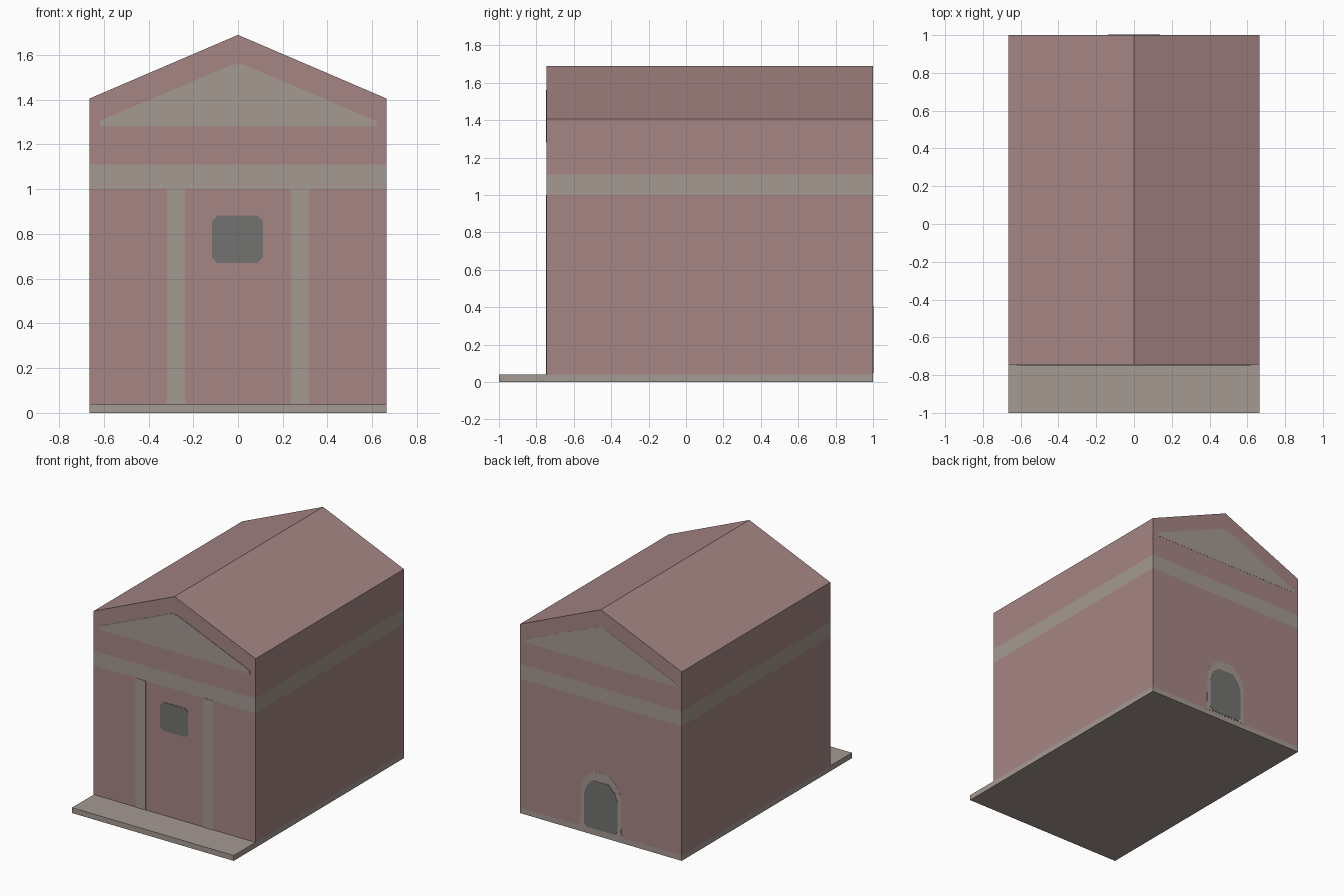
import bpy, bmesh

if "Cube" in bpy.data.objects:
    bpy.data.objects.remove(bpy.data.objects["Cube"])

W, FRONT, BACK = 0.665, -0.745, 1.0      # half width, front and back wall y
BASE, EAVE, RIDGE = 0.04, 1.405, 1.69    # key heights
BAND = (1.0, 1.11)                       # painted stone band


def material(name, rgb):
    m = bpy.data.materials.new(name)
    m.diffuse_color = (*rgb, 1.0)
    m.use_nodes = True
    m.node_tree.nodes["Principled BSDF"].inputs["Base Color"].default_value = m.diffuse_color
    return m


plaster = material("rose plaster", (0.375, 0.236, 0.232))
stone = material("warm grey stone", (0.375, 0.32, 0.288))
dark = material("dark opening", (0.17, 0.17, 0.166))


def prism(name, outline, y0, y1, *mats, cuts=(), rule=None):
    """Extrude an (x, z) outline from y0 to y1, with optional level cuts."""
    bm = bmesh.new()
    face = bm.faces.new([bm.verts.new((x, y0, z)) for x, z in outline])
    ext = bmesh.ops.extrude_face_region(bm, geom=[face], use_keep_orig=True)
    bmesh.ops.translate(bm, vec=(0, y1 - y0, 0),
                        verts=[g for g in ext["geom"] if isinstance(g, bmesh.types.BMVert)])
    for z in cuts:
        bmesh.ops.bisect_plane(bm, geom=bm.verts[:] + bm.edges[:] + bm.faces[:],
                               plane_co=(0, 0, z), plane_no=(0, 0, 1))
    bmesh.ops.recalc_face_normals(bm, faces=bm.faces[:])
    if rule:
        for f in bm.faces:
            f.material_index = rule(f.calc_center_median().z)
    me = bpy.data.meshes.new(name)
    bm.to_mesh(me)
    bm.free()
    for m in mats:
        me.materials.append(m)
    ob = bpy.data.objects.new(name, me)
    bpy.context.collection.objects.link(ob)
    return ob


def rect(x0, x1, z0, z1, c=0.0):
    """Rectangle outline, with clipped corners when c > 0."""
    if not c:
        return [(x0, z0), (x1, z0), (x1, z1), (x0, z1)]
    return [(x0 + c, z0), (x1 - c, z0), (x1, z0 + c), (x1, z1 - c),
            (x1 - c, z1), (x0 + c, z1), (x0, z1 - c), (x0, z0 + c)]


def mirrored(half):
    """Close a right-hand half outline by mirroring it in x."""
    return half + [(-x, z) for x, z in reversed(half) if x > 0]


# Base slab with front step
prism("base_slab", rect(-W, W, 0, BASE), -1.0, BACK, stone)

# Gabled body, with the band coloured by height
prism("house_body", mirrored([(W, BASE), (W, EAVE), (0, RIDGE)]), FRONT, BACK,
      plaster, stone, cuts=BAND, rule=lambda z: int(BAND[0] < z < BAND[1]))

# Pediment panels on both gables
pediment = mirrored([(0.62, 1.28), (0.62, 1.305), (0.03, 1.555), (0, 1.56)])
prism("front_pediment", pediment, FRONT, FRONT - 0.003, stone)
prism("back_pediment", pediment, BACK - 0.002, BACK + 0.001, stone)

# Front pilasters and window
for side, x in (("left", -0.277), ("right", 0.277)):
    prism(side + "_pilaster", rect(x - 0.041, x + 0.041, BASE, BAND[0]),
          FRONT, FRONT - 0.003, stone)
prism("front_window", rect(-0.117, 0.112, 0.67, 0.882, 0.025), FRONT, FRONT - 0.003, dark)

# Arched back door with stone surround
surround = mirrored([(0.185, BASE), (0.168, 0.07), (0.165, 0.33), (0.135, 0.41), (0.06, 0.475)])
opening = mirrored([(0.115, 0.047), (0.138, 0.075), (0.138, 0.29), (0.115, 0.355), (0.065, 0.405)])
prism("door_surround", surround, BACK - 0.002, BACK + 0.001, stone)
prism("back_door", opening, BACK - 0.002, BACK + 0.003, dark)
